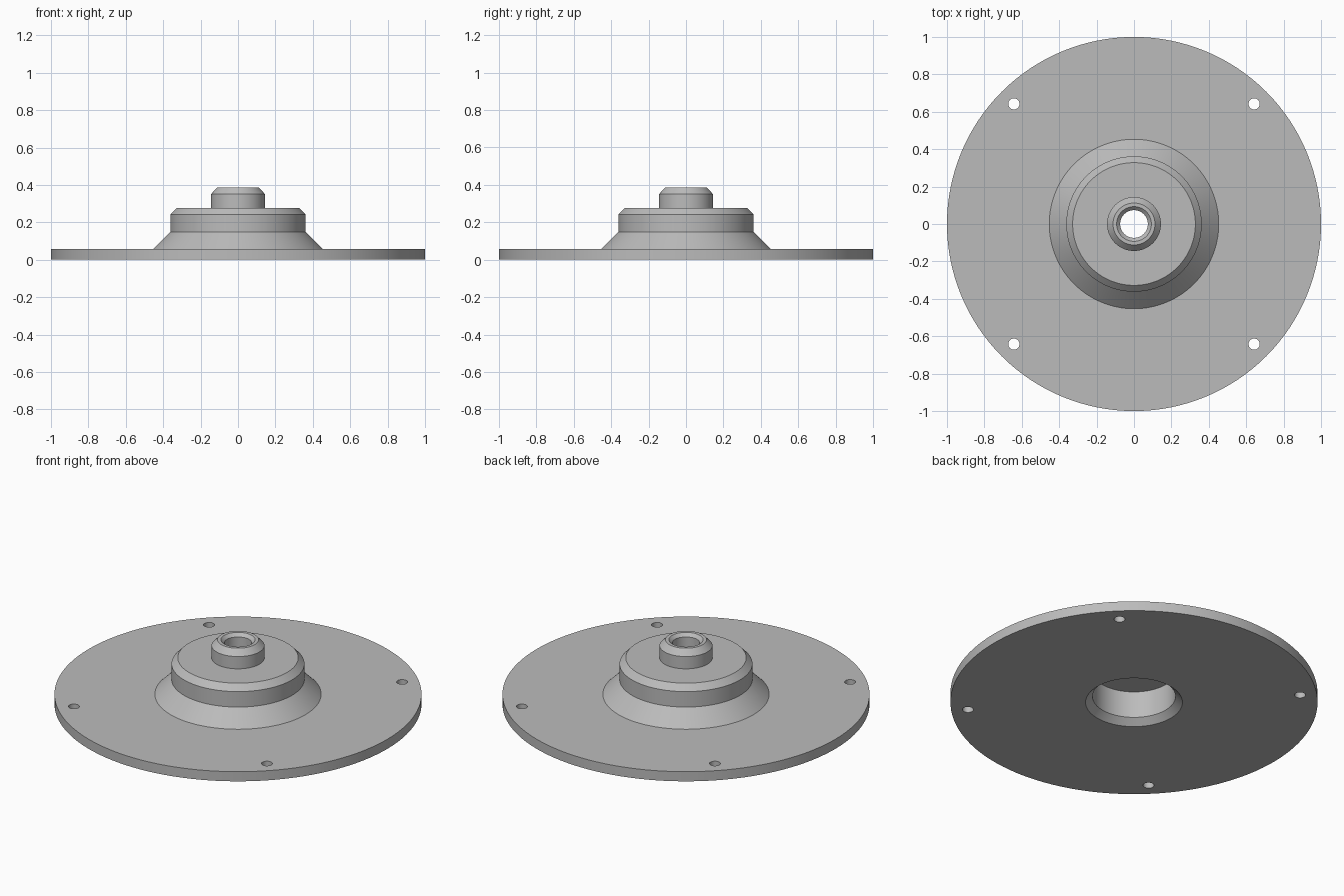
import bpy
import bmesh
import math
from mathutils import Vector

SEGMENTS = 128

default_cube = bpy.data.objects.get("Cube")
if default_cube:
    bpy.data.objects.remove(default_cube, do_unlink=True)

metal = bpy.data.materials.new("plain grey metal")
metal.use_nodes = True
metal.diffuse_color = (0.5, 0.5, 0.5, 1)
metal.node_tree.nodes["Principled BSDF"].inputs["Base Color"].default_value = (0.5, 0.5, 0.5, 1)


def lathe(name, profile):
    """Revolve a closed (radius, height) profile around z."""
    bm = bmesh.new()
    verts = [bm.verts.new((r, 0, z)) for r, z in profile]
    edges = [bm.edges.new((a, b)) for a, b in zip(verts, verts[1:] + verts[:1])]
    bmesh.ops.spin(bm, geom=verts + edges, axis=Vector((0, 0, 1)), cent=Vector(),
                   angle=math.tau, steps=SEGMENTS, use_merge=True)
    bmesh.ops.remove_doubles(bm, verts=bm.verts, dist=1e-5)
    bmesh.ops.recalc_face_normals(bm, faces=bm.faces)
    mesh = bpy.data.meshes.new(name)
    bm.to_mesh(mesh)
    bm.free()
    mesh.materials.append(metal)
    obj = bpy.data.objects.new(name, mesh)
    bpy.context.collection.objects.link(obj)
    return obj


# Stepped flange: plate, conical foot, drum and neck outside; bore and recess inside
flange = lathe("flange_body", [
    (1, 0), (1, 0.058),
    (0.453, 0.058), (0.362, 0.149),
    (0.362, 0.242), (0.328, 0.277),
    (0.144, 0.277), (0.144, 0.351),
    (0.112, 0.386), (0.093, 0.386),
    (0.074, 0.367), (0.074, 0.196),
    (0.226, 0.196), (0.226, 0.036),
    (0.264, 0),
])

# Four bolt holes near the rim, cut through the plate
bm = bmesh.new()
for i in range(4):
    angle = math.radians(45 + 90 * i)
    hole = bmesh.ops.create_cone(bm, cap_ends=True, segments=32,
                                 radius1=0.03, radius2=0.03, depth=0.3)
    bmesh.ops.translate(bm, verts=hole["verts"],
                        vec=(0.908 * math.cos(angle), 0.908 * math.sin(angle), 0))
cutter_mesh = bpy.data.meshes.new("bolt_hole_cutter")
bm.to_mesh(cutter_mesh)
bm.free()
cutter_mesh.materials.append(metal)
cutter = bpy.data.objects.new("bolt_hole_cutter", cutter_mesh)
bpy.context.collection.objects.link(cutter)

bpy.ops.object.select_all(action="DESELECT")
bpy.context.view_layer.objects.active = flange
flange.select_set(True)
cut = flange.modifiers.new("bolt_holes", "BOOLEAN")
cut.operation = "DIFFERENCE"
cut.solver = "EXACT"
cut.object = cutter
bpy.ops.object.modifier_apply(modifier=cut.name)
bpy.data.objects.remove(cutter, do_unlink=True)

# Smooth round walls with crisp edges
bpy.ops.object.shade_smooth_by_angle(angle=math.radians(30))
